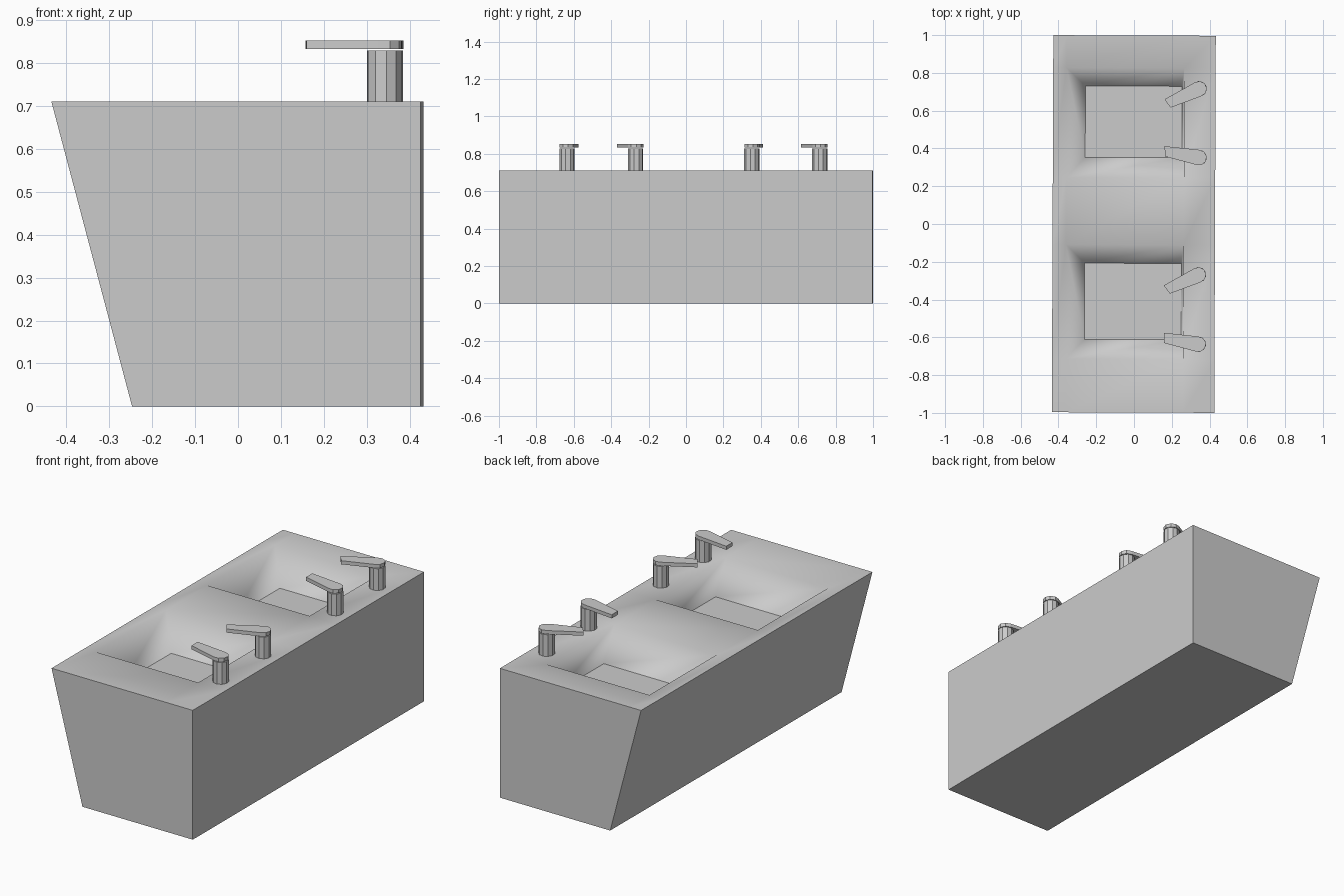
import bpy, bmesh
from math import radians, sin, cos, pi

if "Cube" in bpy.data.objects:
    bpy.data.objects.remove(bpy.data.objects["Cube"])

SKEW = -0.004          # the whole model is turned very slightly
TOP, FLOOR = 0.71, 0.537


def finish(name, bm):
    bmesh.ops.recalc_face_normals(bm, faces=bm.faces[:])
    mesh = bpy.data.meshes.new(name)
    bm.to_mesh(mesh)
    bm.free()
    obj = bpy.data.objects.new(name, mesh)
    bpy.context.collection.objects.link(obj)
    obj.rotation_euler.z = SKEW
    return obj


def prism(name, outline, z0, z1):
    bm = bmesh.new()
    face = bm.faces.new([bm.verts.new((x, y, z0)) for x, y in outline])
    ext = bmesh.ops.extrude_face_region(bm, geom=[face], use_keep_orig=True)
    up = [v for v in ext["geom"] if isinstance(v, bmesh.types.BMVert)]
    bmesh.ops.translate(bm, verts=up, vec=(0, 0, z1 - z0))
    return finish(name, bm)


# Trough body: gridded top with two sunken basins
xs = [-0.431, -0.36, 0.263, 0.429]
ys = [-0.998, -0.715, -0.11, 0.245, 0.826, 0.998]
basins = {1: (-0.612, -0.208), 3: (0.352, 0.73)}   # floor y range per grid row
nx, ny = len(xs), len(ys)
bm = bmesh.new()
g = [[bm.verts.new((x, y, TOP)) for x in xs] for y in ys]
smooth, sharp = [], []
for j in range(ny - 1):
    for i in range(nx - 1):
        rim = [g[j][i], g[j][i + 1], g[j + 1][i + 1], g[j + 1][i]]
        if i == 1 and j in basins:
            y0, y1 = basins[j]
            low = [bm.verts.new((x, y, FLOOR)) for x, y in
                   ((-0.26, y0), (0.252, y0), (0.252, y1), (-0.26, y1))]
            sharp.append(bm.faces.new(low))
            for k in range(4):
                n = (k + 1) % 4
                smooth.append(bm.faces.new((rim[k], rim[n], low[n], low[k])))
        else:
            smooth.append(bm.faces.new(rim))

# Trough sides (left side slopes inward) and underside
b = [bm.verts.new(p) for p in ((-0.243, ys[0], 0), (xs[-1], ys[0], 0),
                               (xs[-1], ys[-1], 0), (-0.243, ys[-1], 0))]
right = [row[-1] for row in g]
left = [row[0] for row in g]
sharp += [bm.faces.new(b),
          bm.faces.new([b[0], b[1]] + g[0][::-1]),
          bm.faces.new([b[1], b[2]] + right[::-1]),
          bm.faces.new([b[2], b[3]] + g[-1]),
          bm.faces.new([b[3], b[0]] + left)]
for f in smooth:
    f.smooth = True
for f in sharp:
    for e in f.edges:
        e.smooth = False
finish("sink_trough", bm)

# Taps: post plus angled lever, two per basin
SIDES, R = 10, 0.041
taps = [(0.342, 0.717, 25), (0.343, 0.353, -10.3),
        (0.342, -0.268, 25), (0.343, -0.635, -10.3)]
lever = [(-0.19, 0.026), (-0.179, -0.027)]
lever += [(R * cos(radians(a)), R * sin(radians(a))) for a in range(-100, 101, 40)]
post = [(R * cos(2 * pi * k / SIDES), R * sin(2 * pi * k / SIDES)) for k in range(SIDES)]


def placed(outline, x, y, deg):
    c, s = cos(radians(deg)), sin(radians(deg))
    return [(x + c * u - s * v, y + s * u + c * v) for u, v in outline]


for n, (x, y, deg) in enumerate(taps, 1):
    prism(f"tap_post_{n}", placed(post, x, y, deg), TOP, 0.829)
    prism(f"tap_lever_{n}", placed(lever, x, y, deg), 0.833, 0.853)
